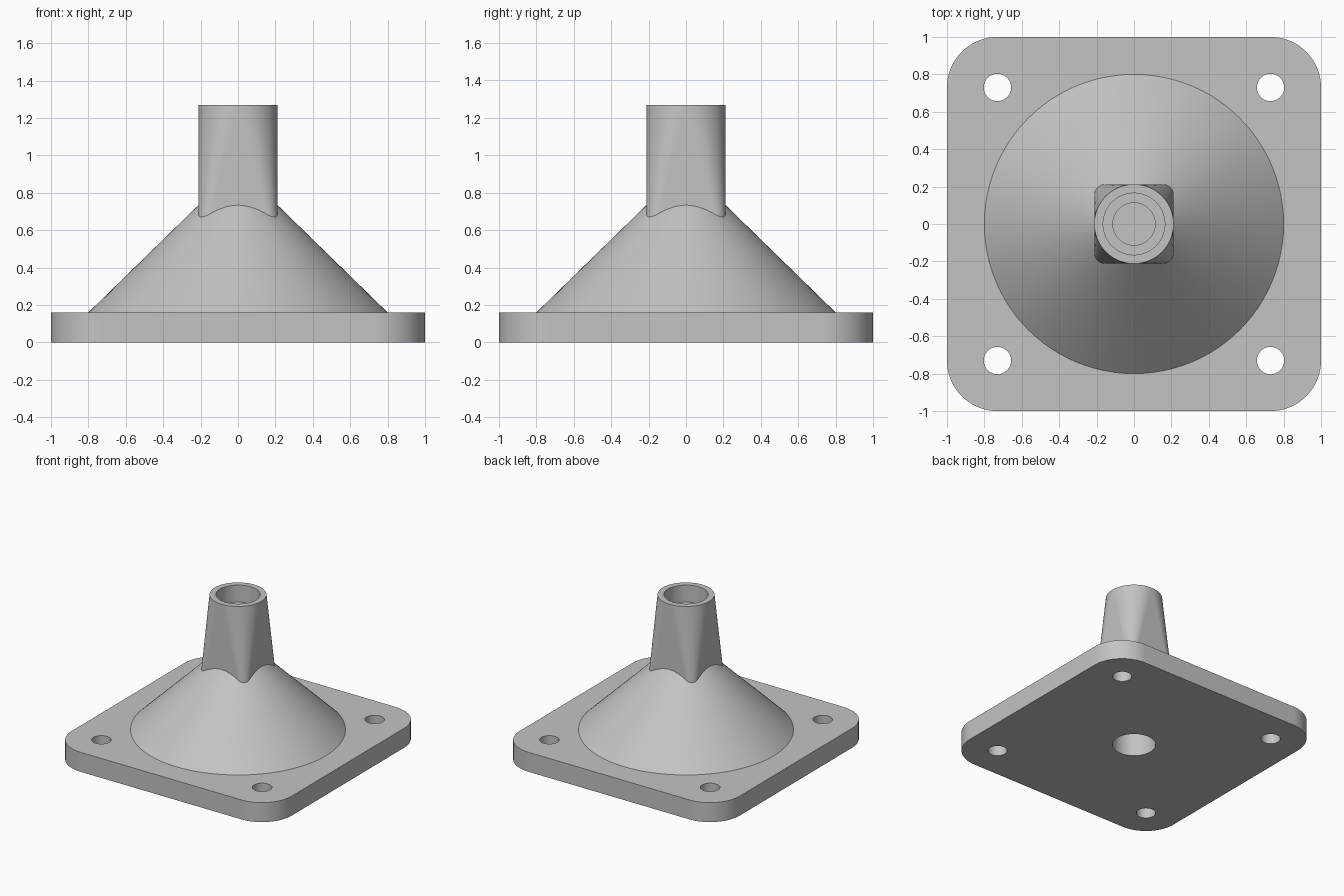
import bpy
import bmesh
from math import cos, sin, pi, radians
from mathutils import Vector

STEPS = 24  # segments in each quarter turn

old = bpy.data.objects.get("Cube")
if old:
    bpy.data.objects.remove(old, do_unlink=True)

grey = bpy.data.materials.new("cast grey")
grey.use_nodes = True
colour = (0.55, 0.55, 0.55, 1)
grey.diffuse_color = colour
grey.node_tree.nodes["Principled BSDF"].inputs["Base Color"].default_value = colour


def rounded_square(half, corner, z):
    """Outline of a square with round corners; a circle when corner equals half."""
    points = []
    for quarter, (sx, sy) in enumerate([(1, 1), (-1, 1), (-1, -1), (1, -1)]):
        for i in range(STEPS + 1):
            a = (quarter + i / STEPS) * pi / 2
            points.append(Vector((sx * (half - corner) + corner * cos(a),
                                  sy * (half - corner) + corner * sin(a), z)))
    return points


def loft(name, sections, x=0, y=0):
    """Closed solid skinned through (half width, corner radius, height) sections."""
    bm = bmesh.new()
    rings = [[bm.verts.new(p + Vector((x, y, 0))) for p in rounded_square(*s)]
             for s in sections]
    count = len(rings[0])
    for low, high in zip(rings, rings[1:]):
        for i in range(count):
            j = (i + 1) % count
            bm.faces.new((low[i], low[j], high[j], high[i]))
    bm.faces.new(rings[0][::-1])
    bm.faces.new(rings[-1])
    bmesh.ops.remove_doubles(bm, verts=bm.verts[:], dist=0.0001)
    bmesh.ops.recalc_face_normals(bm, faces=bm.faces[:])
    mesh = bpy.data.meshes.new(name)
    bm.to_mesh(mesh)
    bm.free()
    mesh.materials.append(grey)
    obj = bpy.data.objects.new(name, mesh)
    bpy.context.collection.objects.link(obj)
    return obj


def combine(target, tool, operation):
    tool.hide_render = True
    mod = target.modifiers.new(tool.name, "BOOLEAN")
    mod.operation, mod.solver, mod.object = operation, "EXACT", tool
    bpy.context.view_layer.objects.active = target
    bpy.ops.object.modifier_apply(modifier=mod.name)
    bpy.data.objects.remove(tool, do_unlink=True)


# Square base plate, conical body and square-to-round neck in one casting
mount = loft("flanged_mount", [(1, 0.27, 0), (1, 0.27, 0.16)])
body = loft("cone_body", [(0.8, 0.8, 0.08), (0.8, 0.8, 0.16), (0.19, 0.19, 0.755)])
neck = loft("neck", [(0.212, 0.05, 0.64), (0.212, 0.212, 1.27)])
combine(mount, body, "UNION")
combine(mount, neck, "UNION")

# Stepped blind socket in the neck, and the recess under the plate
combine(mount, loft("socket", [(0.113, 0.113, 0.8), (0.113, 0.113, 1.13),
                               (0.165, 0.165, 1.13), (0.165, 0.165, 1.4)]), "DIFFERENCE")
combine(mount, loft("recess", [(0.163, 0.163, -0.1), (0.163, 0.163, 0.6)]), "DIFFERENCE")

# Bolt holes in the four corners
for x in (-0.73, 0.73):
    for y in (-0.73, 0.73):
        hole = loft("bolt_hole", [(0.073, 0.073, -0.1), (0.073, 0.073, 0.3)], x, y)
        combine(mount, hole, "DIFFERENCE")

# Smooth curved walls, sharp rims
bpy.ops.object.select_all(action="DESELECT")
mount.select_set(True)
bpy.context.view_layer.objects.active = mount
bpy.ops.object.shade_smooth_by_angle(angle=radians(30))
